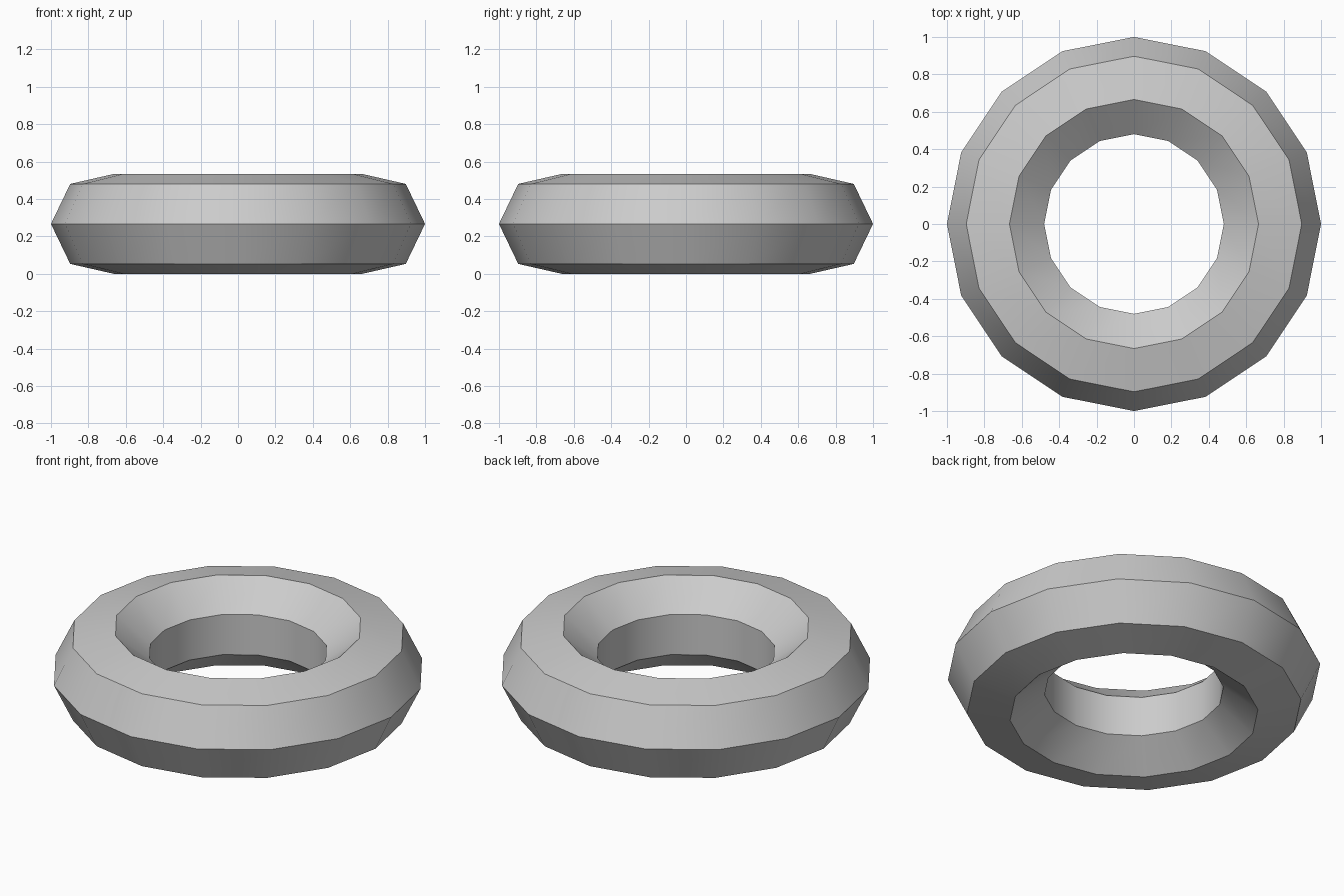
import bpy
import math

if "Cube" in bpy.data.objects:
    bpy.data.objects.remove(bpy.data.objects["Cube"])

MAJOR, MINOR = 0.7266, 0.2734

# Low-poly ring: 16 sides around, seven-sided cross-section with a point facing outward
half_height = MINOR * math.sin(math.radians(720 / 7))
bpy.ops.mesh.primitive_torus_add(
    major_segments=16, minor_segments=7,
    major_radius=MAJOR, minor_radius=MINOR,
    location=(0, 0, half_height))
ring = bpy.context.object
ring.name = "ring"

# Smooth around the ring, crisp edges between the bands
bpy.ops.object.shade_smooth_by_angle(angle=math.radians(30))
